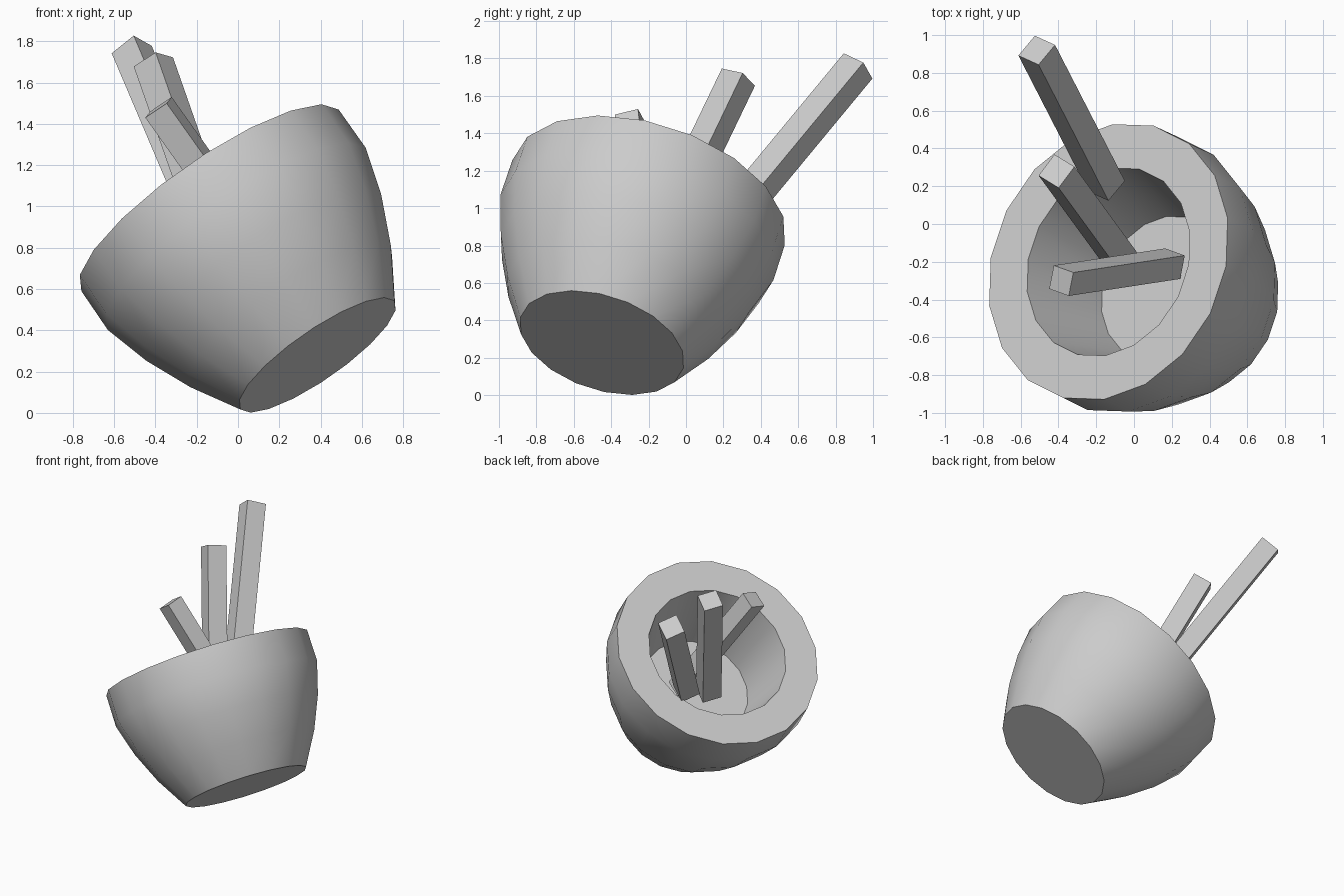
import bpy, bmesh, math
from mathutils import Vector

if "Cube" in bpy.data.objects:
    bpy.data.objects.remove(bpy.data.objects["Cube"])

SIDES = 18


def make_object(name, bm):
    bmesh.ops.recalc_face_normals(bm, faces=bm.faces)
    mesh = bpy.data.meshes.new(name)
    bm.to_mesh(mesh)
    bm.free()
    obj = bpy.data.objects.new(name, mesh)
    bpy.context.collection.objects.link(obj)
    return obj


# Tilted cup: profile (radius, height) spun around its axis, outside then inside
def make_cup():
    base = Vector((0.385, -0.45, 0.28))
    axis = Vector((-0.55, 0.264, 0.792)).normalized()
    u = Vector((-0.625, -0.23, -0.36))
    u = (u - axis * u.dot(axis)).normalized()
    v = axis.cross(u)
    profile = [(0.457, 0), (0.595, 0.237), (0.697, 0.473), (0.765, 0.71),
               (0.763, 0.946), (0.52, 0.946), (0.40, 0.41)]
    bm = bmesh.new()
    rings = []
    for r, h in profile:
        ring = []
        for i in range(SIDES):
            a = math.tau * i / SIDES
            ring.append(bm.verts.new(base + axis * h + (u * math.cos(a) + v * math.sin(a)) * r))
        rings.append(ring)
    for lo, hi in zip(rings, rings[1:]):
        for i in range(SIDES):
            j = (i + 1) % SIDES
            bm.faces.new((lo[i], lo[j], hi[j], hi[i]))
    bm.faces.new(rings[0])
    bm.faces.new(rings[-1])
    cup = make_object("cup", bm)
    bpy.context.view_layer.objects.active = cup
    cup.select_set(True)
    bpy.ops.object.shade_smooth_by_angle(angle=math.radians(35))
    cup.select_set(False)


# Square stick running from its top centre along a direction
def make_stick(name, top, run, side, size):
    top, run, side = Vector(top), Vector(run), Vector(side)
    d = run.normalized()
    a = (side - d * side.dot(d)).normalized() * size / 2
    b = d.cross(a)
    bm = bmesh.new()
    ends = [[bm.verts.new(c + a * s + b * t) for s, t in ((1, 1), (-1, 1), (-1, -1), (1, -1))]
            for c in (top, top + run)]
    for end in ends:
        bm.faces.new(end)
    for i in range(4):
        j = (i + 1) % 4
        bm.faces.new((ends[0][i], ends[0][j], ends[1][j], ends[1][i]))
    make_object(name, bm)


make_cup()
make_stick("long_stick", (-0.515, 0.92, 1.76), (0.37, -0.72, -0.87), (0.09, 0.11, -0.05), 0.145)
make_stick("middle_stick", (-0.41, 0.28, 1.70), (0.354, -0.485, -1.01), (0.09, 0.12, -0.025), 0.142)
make_stick("short_stick", (-0.385, -0.30, 1.48), (0.59, 0.09, -0.83), (0.03, 0.12, 0.02), 0.13)
